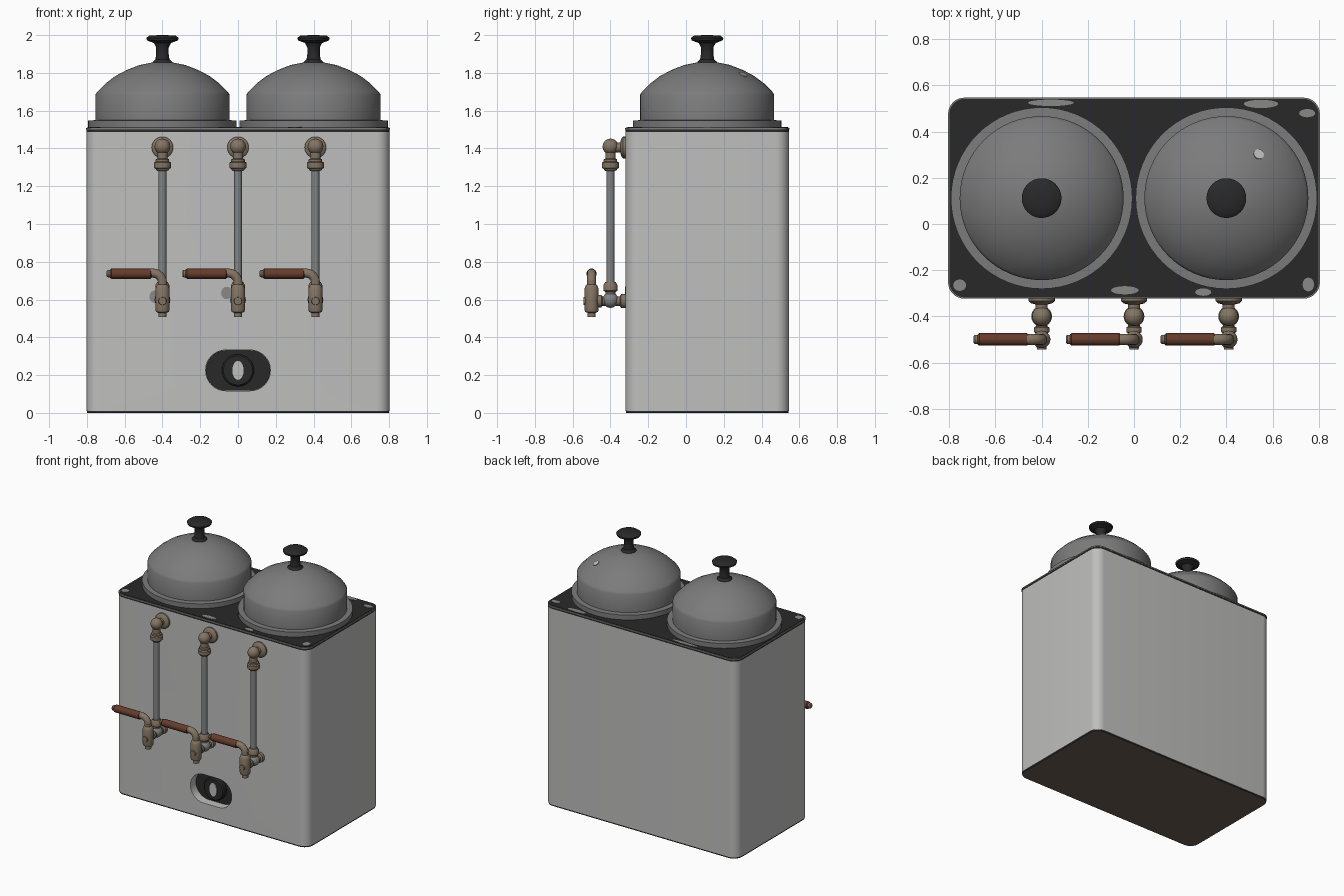
import bpy, bmesh, math
from mathutils import Vector

if "Cube" in bpy.data.objects:
    bpy.data.objects.remove(bpy.data.objects["Cube"], do_unlink=True)


def material(name, rgb):
    m = bpy.data.materials.new(name)
    m.use_nodes = True
    m.diffuse_color = (*rgb, 1)
    bsdf = next(n for n in m.node_tree.nodes if n.type == 'BSDF_PRINCIPLED')
    bsdf.inputs["Base Color"].default_value = (*rgb, 1)
    return m


STEEL = material("pale_steel", (0.52, 0.52, 0.515))
LID = material("lid_grey", (0.20, 0.20, 0.20))
DARK = material("charcoal", (0.022, 0.022, 0.022))
BRASS = material("aged_brass", (0.235, 0.18, 0.125))
COPPER = material("copper_brown", (0.13, 0.045, 0.025))
TUBE = material("tube_grey", (0.23, 0.235, 0.235))
UNDER = material("underside_brown", (0.15, 0.112, 0.08))
WORN = material("worn_grey", (0.25, 0.25, 0.245))


def finish(name, bm, mat, loc=(0, 0, 0)):
    bmesh.ops.recalc_face_normals(bm, faces=bm.faces)
    mesh = bpy.data.meshes.new(name)
    bm.to_mesh(mesh)
    bm.free()
    mesh.materials.append(mat)
    ob = bpy.data.objects.new(name, mesh)
    ob.location = loc
    bpy.context.collection.objects.link(ob)
    smooth(ob)
    return ob


def smooth(ob):
    bpy.ops.object.select_all(action='DESELECT')
    ob.select_set(True)
    bpy.context.view_layer.objects.active = ob
    bpy.ops.object.shade_smooth_by_angle(angle=math.radians(35))


def lathe(name, profile, mat, loc, axis=(0, 0, 1), sides=24):
    """Spin (radius, height) points about an axis, closing both ends."""
    bm = bmesh.new()
    rot = Vector((0, 0, 1)).rotation_difference(Vector(axis)).to_matrix()
    rings = []
    for r, h in profile:
        angles = [2 * math.pi * i / sides for i in range(sides)]
        rings.append([bm.verts.new(rot @ Vector((r * math.cos(a), r * math.sin(a), h)))
                      for a in angles])
    for low, high in zip(rings, rings[1:]):
        for i in range(sides):
            j = (i + 1) % sides
            bm.faces.new((low[i], low[j], high[j], high[i]))
    bm.faces.new(rings[0])
    bm.faces.new(rings[-1])
    return finish(name, bm, mat, loc)


def rounded_prism(name, cx, cy, hw, hh, r, z0, z1, mat, steps=8):
    """Upright prism with a rounded rectangle outline."""
    bm = bmesh.new()
    verts = []
    for q, (sx, sy) in enumerate(((1, 1), (-1, 1), (-1, -1), (1, -1))):
        for k in range(steps + 1):
            a = math.pi / 2 * (q + k / steps)
            verts.append(bm.verts.new((cx + sx * (hw - r) + r * math.cos(a),
                                       cy + sy * (hh - r) + r * math.sin(a), z0)))
    face = bm.faces.new(verts)
    top = bmesh.ops.extrude_face_region(bm, geom=[face])["geom"]
    bmesh.ops.translate(bm, vec=(0, 0, z1 - z0),
                        verts=[v for v in top if isinstance(v, bmesh.types.BMVert)])
    return finish(name, bm, mat)


# Main tank, with a bottom face in the underside colour
MID_Y = 0.112
FRONT = (0, -1, 0)
tank = rounded_prism("tank_body", 0, MID_Y, 0.803, 0.433, 0.07, 0.01, 1.488, STEEL)
base = rounded_prism("base_plate", 0, MID_Y, 0.8, 0.43, 0.068, 0, 0.01, DARK)
base.data.materials.append(UNDER)
for p in base.data.polygons:
    if p.normal.z < -0.9:
        p.material_index = 1

# Dark seam, worn lip and dark top sheet
rounded_prism("top_seam", 0, MID_Y, 0.803, 0.433, 0.07, 1.488, 1.5, DARK)
rounded_prism("top_lip", 0, MID_Y, 0.805, 0.435, 0.07, 1.5, 1.509, LID)
rounded_prism("top_sheet", 0, MID_Y, 0.8, 0.43, 0.067, 1.509, 1.512, DARK)

# Worn patches along the edges of the top: x, y, half width, half depth
for n, (x, y, w, d) in enumerate((
        (-0.36, 0.525, 0.1, 0.014), (0.55, 0.52, 0.075, 0.018), (0.75, 0.48, 0.035, 0.018),
        (-0.04, -0.287, 0.06, 0.018), (0.3, -0.295, 0.035, 0.016),
        (-0.755, -0.265, 0.028, 0.025), (0.755, -0.262, 0.025, 0.03))):
    patch = lathe(f"worn_patch_{n}", [(1, 0), (1, 0.003)], WORN, (x, y, 1.511), sides=16)
    patch.scale = (w, d, 1)

# Stains behind the taps
for label, x, z in (("right", -0.44, 0.615), ("middle", -0.06, 0.635)):
    stain = lathe(label + "_front_stain", [(0.033, 0), (0.033, 0.003)], WORN,
                  (x, -0.32, z), FRONT, 16)
    stain.scale.x = 0.9

# Control recess cut into the front
cutter = rounded_prism("recess_cutter", 0, 0.225, 0.172, 0.108, 0.107, 0.25, 0.40, STEEL)
cutter.rotation_euler.x = math.pi / 2
cutter.hide_render = True
cut = tank.modifiers.new("recess", 'BOOLEAN')
cut.object = cutter
cut.solver = 'EXACT'
bpy.context.view_layer.update()
bpy.context.view_layer.objects.active = tank
bpy.ops.object.modifier_apply(modifier=cut.name)
bpy.data.objects.remove(cutter, do_unlink=True)
smooth(tank)

panel = rounded_prism("recess_panel", 0, 0.225, 0.171, 0.107, 0.106, 0.248, 0.258, DARK)
panel.rotation_euler.x = math.pi / 2
lathe("control_knob", [(0.085, 0), (0.085, 0.03), (0.077, 0.038)], DARK,
      (0, -0.255, 0.225), FRONT, 32)
mark = lathe("knob_marker", [(0.05, 0), (0.05, 0.006)], STEEL,
             (0, -0.292, 0.225), FRONT, 32)
mark.scale.x = 0.6

# Two domed lids with flanges and handles
for side, x in (("right", -0.4), ("left", 0.4)):
    spot = (x, MID_Y, 0)
    lathe(side + "_lid_flange", [(0.393, 1.51), (0.393, 1.548), (0.35, 1.55)],
          LID, spot, sides=64)
    lathe(side + "_lid_dome",
          [(0.355, 1.545), (0.355, 1.685), (0.345, 1.7), (0.30, 1.745), (0.25, 1.783),
           (0.19, 1.815), (0.12, 1.842), (0.06, 1.854), (0.01, 1.858)],
          LID, spot, sides=64)
    lathe(side + "_lid_handle",
          [(0.055, 1.845), (0.052, 1.858), (0.037, 1.872), (0.033, 1.9), (0.033, 1.935),
           (0.045, 1.958), (0.082, 1.972), (0.086, 1.985), (0.07, 1.997), (0.02, 2.0)],
          DARK, spot, sides=32)

# Pale chip on the left lid
lathe("lid_chip", [(0.023, -0.002), (0.023, 0.004)], STEEL,
      (0.54, MID_Y + 0.19, 1.791), (0.28, 0.38, 0.88), 12)


def ball(r, n=8):
    return [(max(r * math.sin(math.pi * i / n), 0.002), -r * math.cos(math.pi * i / n))
            for i in range(n + 1)]


# Three gauge tubes, each with a tap and a lever
PIPE_Y, TAP_Y = -0.40, -0.50
for label, x in (("right", -0.4), ("middle", 0.0), ("left", 0.41)):
    # Upper wall fitting and elbow
    lathe(label + "_upper_fitting",
          [(0.057, 0), (0.057, 0.015), (0.045, 0.026), (0.026, 0.03), (0.026, 0.085)],
          BRASS, (x, -0.318, 1.405), FRONT)
    lathe(label + "_upper_elbow", ball(0.042), BRASS, (x, PIPE_Y, 1.41))
    lathe(label + "_upper_collar",
          [(0.025, 1.28), (0.033, 1.285), (0.036, 1.292), (0.045, 1.297), (0.045, 1.325),
           (0.036, 1.33), (0.036, 1.342), (0.027, 1.346), (0.027, 1.40)],
          BRASS, (x, PIPE_Y, 0))
    # Gauge tube
    lathe(label + "_gauge_tube", [(0.021, 0.66), (0.021, 1.30)], TUBE, (x, PIPE_Y, 0))
    # Lower collar, joint and wall pipe
    lathe(label + "_lower_collar",
          [(0.027, 0.60), (0.027, 0.64), (0.038, 0.648), (0.038, 0.675), (0.028, 0.692)],
          BRASS, (x, PIPE_Y, 0))
    lathe(label + "_lower_joint", ball(0.042), TUBE, (x, PIPE_Y, 0.598))
    lathe(label + "_lower_pipe",
          [(0.037, 0), (0.037, 0.025), (0.025, 0.032), (0.025, 0.125), (0.033, 0.13),
           (0.033, 0.15), (0.024, 0.155), (0.024, 0.2), (0.02, 0.225)],
          BRASS, (x, -0.318, 0.592), FRONT)
    # Tap body and spout
    lathe(label + "_tap_body",
          [(0.022, 0.508), (0.022, 0.53), (0.034, 0.535), (0.038, 0.55), (0.038, 0.655),
           (0.032, 0.672), (0.024, 0.68), (0.024, 0.70)],
          BRASS, (x, TAP_Y, 0))
    # Bent lever arm
    curve = bpy.data.curves.new(label + "_lever_arm", 'CURVE')
    curve.dimensions = '3D'
    curve.bevel_depth = 0.024
    curve.bevel_resolution = 4
    curve.use_fill_caps = True
    path = [(0, 0.68)] + [(-0.05 + 0.05 * math.cos(a), 0.69 + 0.05 * math.sin(a))
                          for a in [math.pi / 12 * i for i in range(7)]] + [(-0.07, 0.74)]
    spline = curve.splines.new('POLY')
    spline.points.add(len(path) - 1)
    for point, (px, pz) in zip(spline.points, path):
        point.co = (x + px, TAP_Y, pz, 1)
    curve.materials.append(BRASS)
    arm = bpy.data.objects.new(label + "_lever_arm", curve)
    bpy.context.collection.objects.link(arm)
    bpy.ops.object.select_all(action='DESELECT')
    arm.select_set(True)
    bpy.context.view_layer.objects.active = arm
    bpy.ops.object.convert(target='MESH')
    smooth(bpy.context.object)
    # Lever grip and end cap
    lathe(label + "_lever_grip",
          [(0.022, 0.058), (0.027, 0.064), (0.027, 0.27), (0.022, 0.277)],
          COPPER, (x, TAP_Y, 0.737), (-1, 0, 0))
    lathe(label + "_lever_cap", [(0.02, 0.27), (0.02, 0.288), (0.015, 0.295)],
          BRASS, (x, TAP_Y, 0.737), (-1, 0, 0))
